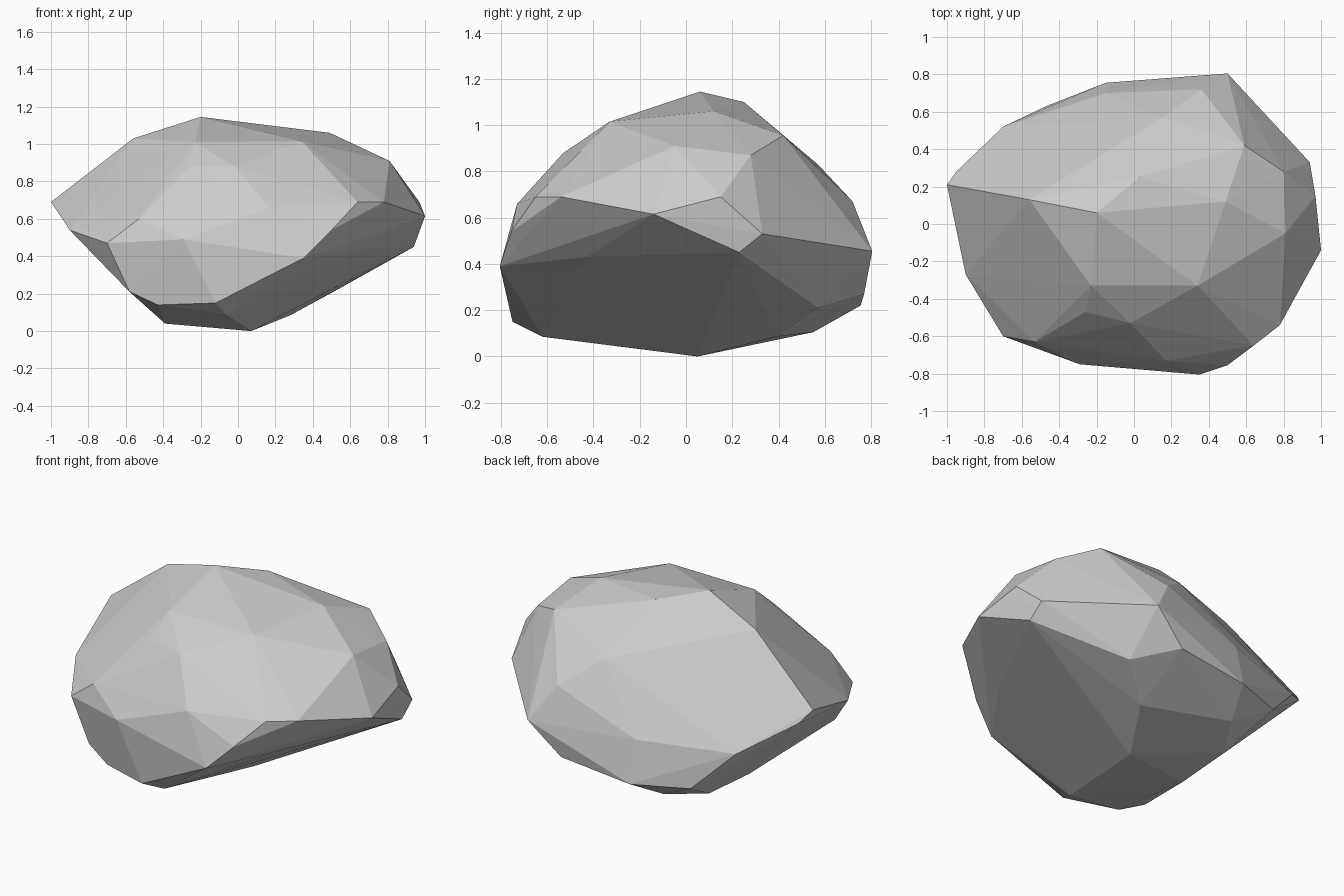
import bpy
import bmesh
from mathutils import Vector

default_cube = bpy.data.objects.get("Cube")
if default_cube:
    bpy.data.objects.remove(default_cube, do_unlink=True)

# Corner points of the boulder, in hundredths of a unit, grouped by region
crown = [
    (-20, 6, 114.5), (-56, 13, 103), (49, 12, 106), (-23, -33, 101),
    (34, -33, 101.5), (3, 25, 110), (59, 42, 95.5), (80, 28, 87),
    (81, -5, 91), (-26, -47, 88), (-2, -53, 88), (15, 57, 83),
]
front_girdle = [
    (17, -73, 66), (64, -65, 69), (78, -54, 69), (50, -75.5, 54),
    (35, -80.5, 39), (-29, -75, 49), (-53, -63, 60), (-70, -60, 47),
    (-90, -27, 54), (61, -43, 43),
]
back_girdle = [
    (-100, 21, 69), (-95, 28, 62), (-70, 52, 46), (-15, 70, 47),
    (36, 72, 67), (50, 80.5, 45.5), (94, 33, 53), (94, 23, 45),
    (97, 15, 69), (100, -14, 61.5),
]
underside = [
    (7, 5, 0), (-39, -5, 4), (-38, 32, 6), (28, 39, 8.5),
    (-58, -60, 21), (-43, -64, 14), (-12, -75, 15), (-6, -62, 8.5),
    (30, 77, 27), (-15, 75.5, 22), (-47, 63, 23), (-24, 55, 10.5),
    (51, 57, 21),
]


def make_material(name, color):
    material = bpy.data.materials.new(name)
    material.use_nodes = True
    material.diffuse_color = color
    shader = next(n for n in material.node_tree.nodes if n.type == "BSDF_PRINCIPLED")
    shader.inputs["Base Color"].default_value = color
    shader.inputs["Roughness"].default_value = 0.9
    return material


def make_faceted_stone(name, regions, material):
    """Wrap the corner points in a tight shell of flat facets."""
    bm = bmesh.new()
    for region in regions:
        for corner in region:
            bm.verts.new(Vector(corner) / 100)
    bmesh.ops.convex_hull(bm, input=list(bm.verts), use_existing_faces=False)

    # Drop any corner that fell inside the shell
    loose = [v for v in bm.verts if not v.link_faces]
    bmesh.ops.delete(bm, geom=loose, context="VERTS")
    bmesh.ops.recalc_face_normals(bm, faces=list(bm.faces))
    for face in bm.faces:
        face.smooth = False

    mesh = bpy.data.meshes.new(name)
    bm.to_mesh(mesh)
    bm.free()
    mesh.materials.append(material)
    stone = bpy.data.objects.new(name, mesh)
    bpy.context.collection.objects.link(stone)
    return stone


# Single faceted boulder in plain grey
stone_grey = make_material("stone_grey", (0.6, 0.6, 0.6, 1.0))
make_faceted_stone("boulder", [crown, front_girdle, back_girdle, underside], stone_grey)
